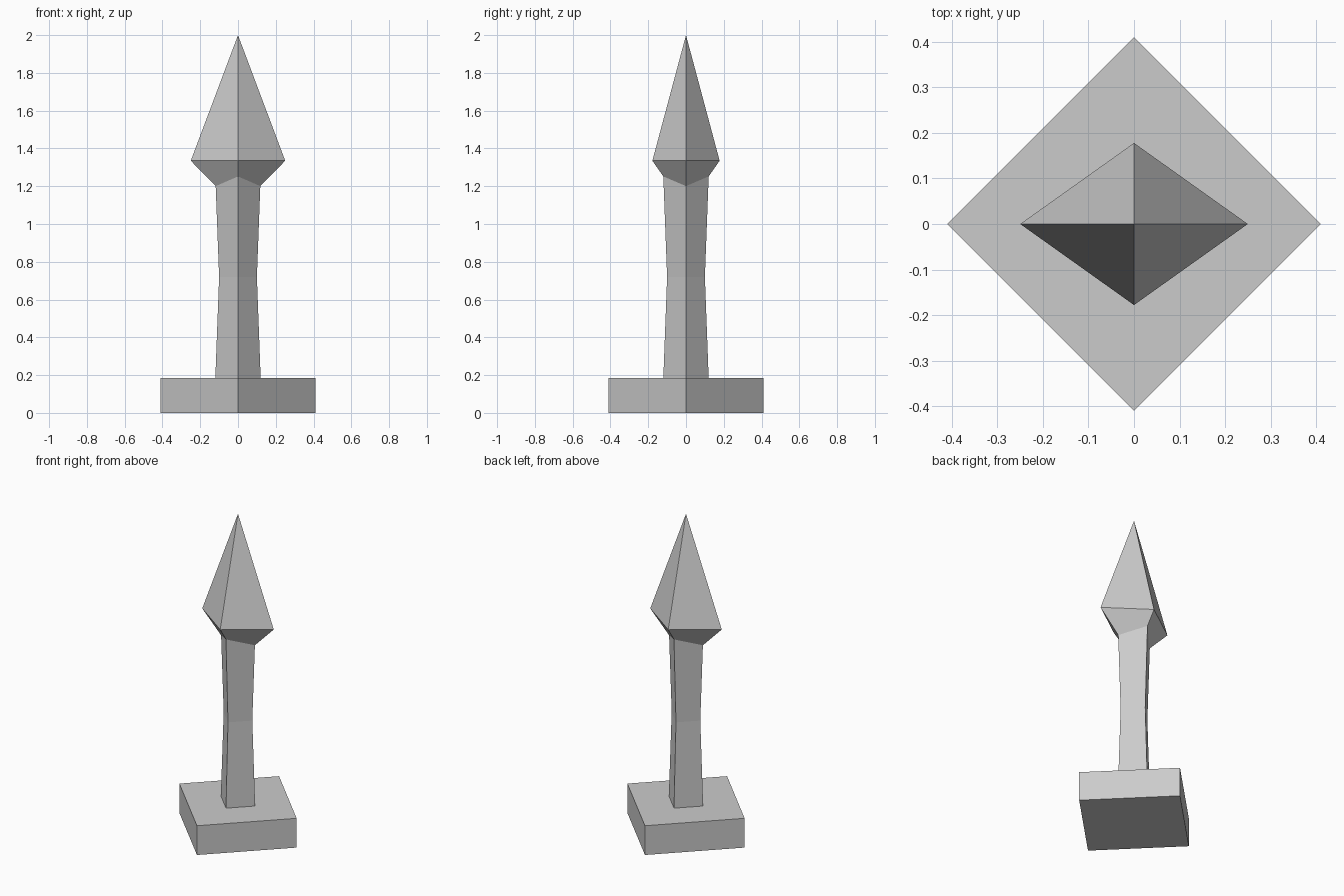
import bpy
import bmesh
from math import cos, sin, pi

cube = bpy.data.objects.get("Cube")
if cube:
    bpy.data.objects.remove(cube, do_unlink=True)

# One stone grey for the whole model
grey = bpy.data.materials.new("stone grey")
grey.use_nodes = True
colour = (0.6, 0.6, 0.6, 1)
grey.diffuse_color = colour
grey.node_tree.nodes["Principled BSDF"].inputs["Base Color"].default_value = colour


def diamond_loft(name, rings):
    """Four-sided loft through (z, x radius, y radius); zero radius makes a tip."""
    bm = bmesh.new()
    loops = []
    for z, rx, ry in rings:
        loops.append([bm.verts.new((rx * cos(i * pi / 2), ry * sin(i * pi / 2), z))
                      for i in range(4)])
    for low, high in zip(loops, loops[1:]):
        for i in range(4):
            j = (i + 1) % 4
            bm.faces.new((low[i], low[j], high[j], high[i]))
    bm.faces.new(loops[0][::-1])
    bm.faces.new(loops[-1])
    # Collapse the tips
    bmesh.ops.remove_doubles(bm, verts=bm.verts, dist=0.0001)
    bmesh.ops.recalc_face_normals(bm, faces=bm.faces)
    mesh = bpy.data.meshes.new(name)
    bm.to_mesh(mesh)
    bm.free()
    mesh.materials.append(grey)
    obj = bpy.data.objects.new(name, mesh)
    bpy.context.collection.objects.link(obj)
    return obj


# Square plinth set corner-on
diamond_loft("base", [(0, 0.41, 0.41), (0.185, 0.41, 0.41)])

# Shaft with a slight waist
diamond_loft("shaft", [(0.185, 0.12, 0.12), (0.72, 0.1, 0.1), (1.25, 0.12, 0.12)])

# Flattened spear head, its lower tip sunk in the shaft
diamond_loft("spear_head", [(1.08, 0, 0), (1.335, 0.25, 0.178), (2, 0, 0)])
